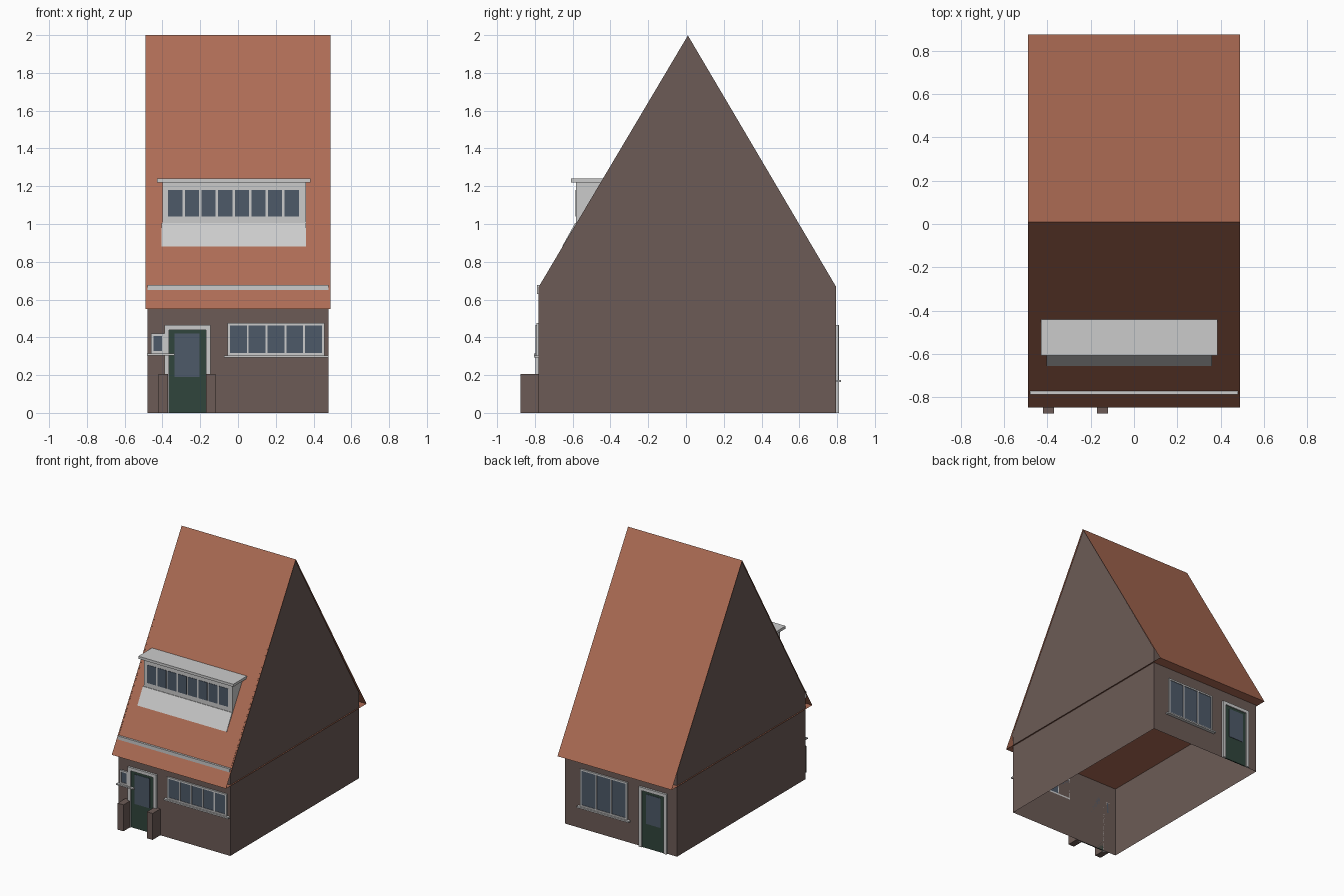
import bpy

if "Cube" in bpy.data.objects:
    bpy.data.objects.remove(bpy.data.objects["Cube"])

W = 0.48                       # half width of the walls
YF, YB, YR = -0.78, 0.795, 0.01  # front wall, back wall, ridge
EAVE, KNEE, TOP = 0.55, 0.675, 2.0


def material(name, rgb):
    m = bpy.data.materials.new(name)
    m.diffuse_color = (*rgb, 1)
    m.use_nodes = True
    m.node_tree.nodes["Principled BSDF"].inputs["Base Color"].default_value = m.diffuse_color
    return m


BRICK = material("brick", (0.15, 0.105, 0.093))
TILE = material("roof_tile", (0.42, 0.15, 0.09))
GREEN = material("door_paint", (0.03, 0.06, 0.045))
GLASS = material("glass", (0.075, 0.1, 0.14))


def mesh(name, verts, faces, mat=None):
    me = bpy.data.meshes.new(name)
    me.from_pydata(verts, [], faces)
    if mat:
        me.materials.append(mat)
    ob = bpy.data.objects.new(name, me)
    bpy.context.collection.objects.link(ob)
    return ob


def boxes(name, spans, mat=None):
    """One object from several boxes given as (x0, x1, y0, y1, z0, z1)."""
    verts, faces = [], []
    for x0, x1, y0, y1, z0, z1 in spans:
        y0, y1 = sorted((y0, y1))
        n = len(verts)
        verts += [(x, y, z) for z in (z0, z1)
                  for x, y in ((x0, y0), (x1, y0), (x1, y1), (x0, y1))]
        faces += [[n + i for i in f] for f in
                  ((3, 2, 1, 0), (4, 5, 6, 7), (0, 1, 5, 4),
                   (1, 2, 6, 5), (2, 3, 7, 6), (3, 0, 4, 7))]
    return mesh(name, verts, faces, mat)


def window(name, x0, x1, z0, z1, panes, y, s, border=0.012, bar=0.01, depth=0.012):
    """Frame with bars and panes on the wall at y; s is the outward y direction."""
    out = y + s * depth
    step = (x1 - x0 - 2 * border + bar) / panes
    starts = [x0 + border + i * step for i in range(panes)]
    frame = [(x0, x1, y, out, z0, z0 + border), (x0, x1, y, out, z1 - border, z1),
             (x0, x0 + border, y, out, z0 + border, z1 - border),
             (x1 - border, x1, y, out, z0 + border, z1 - border)]
    frame += [(a - bar, a, y, out, z0 + border, z1 - border) for a in starts[1:]]
    boxes(name + "_frame", frame)
    boxes(name + "_panes", [(a, a + step - bar, y, y + s * depth * 0.6,
                             z0 + border, z1 - border) for a in starts], GLASS)


def door(name, x0, x1, y, s):
    """Framed door with a glass light."""
    out = y + s * 0.016
    boxes(name + "_frame", [(x0, x0 + 0.025, y, out, 0, 0.465),
                            (x1 - 0.025, x1, y, out, 0, 0.465),
                            (x0 + 0.025, x1 - 0.025, y, out, 0.44, 0.465)])
    boxes(name + "_leaf", [(x0 + 0.025, x1 - 0.025, y, y + s * 0.008, 0, 0.44)], GREEN)
    boxes(name + "_light", [(x0 + 0.055, x1 - 0.06, y, y + s * 0.011, 0.19, 0.42)], GLASS)


# Walls: open bottom, hollow, with gables on both ends
ring = [(-W, YF), (W, YF), (W, YB), (-W, YB)]
mesh("walls", [(x, y, z) for z in (0, KNEE - 0.008) for x, y in ring],
     [(i, (i + 1) % 4, (i + 1) % 4 + 4, i + 4) for i in range(4)], BRICK)
for name, x in (("left_gable", -W), ("right_gable", W)):
    f = (0, 1, 2) if x > 0 else (2, 1, 0)
    mesh(name, [(x, YF, KNEE - 0.008), (x, YB, KNEE - 0.008), (x, YR, TOP - 0.002)], [f], BRICK)

# Roof: two thin slopes and the ceiling plane, ends left open
R = 0.49
prof = [(-0.847, EAVE), (0.875, EAVE), (YR, TOP)]
mesh("roof", [(x, y, z) for x in (-R, R) for y, z in prof],
     [(0, 1, 4, 3), (1, 2, 5, 4), (2, 0, 3, 5)], TILE)
boxes("gutter", [(-W, W, -0.788, -0.772, 0.63, 0.677)])

# Dormer: wedge-shaped body, flat roof, windows and sloping apron
DX0, DX1, DY = -0.4, 0.36, -0.583
side = [(DY, 0.99), (DY, 1.22), (-0.445, 1.22)]
mesh("dormer_body", [(x, y, z) for x in (DX0, DX1) for y, z in side],
     [(0, 3, 4, 1), (1, 4, 5, 2), (0, 1, 2), (5, 4, 3), (2, 5, 3, 0)])
boxes("dormer_roof", [(-0.43, 0.385, -0.608, -0.44, 1.22, 1.24)])
boxes("dormer_panes", [(-0.37 + i * 0.0882, -0.295 + i * 0.0882, DY, DY - 0.003, 1.04, 1.18)
                       for i in range(8)], GLASS)
apron = [(-0.655, 0.882), (-0.587, 1.005), (-0.575, 1.005), (-0.645, 0.88)]
mesh("dormer_apron", [(x, y, z) for x in (DX0 - 0.005, DX1) for y, z in apron],
     [(0, 4, 5, 1), (1, 5, 6, 2), (2, 6, 7, 3), (3, 7, 4, 0), (0, 1, 2, 3), (7, 6, 5, 4)])

# Front: door, two windows with sills, brick piers
door("front_door", -0.39, -0.145, YF, -1)
window("front_small_window", -0.46, -0.39, 0.315, 0.42, 1, YF, -1)
window("front_large_window", -0.055, 0.457, 0.305, 0.475, 5, YF, -1)
boxes("front_sills", [(-0.482, -0.335, YF, -0.805, 0.304, 0.314),
                      (-0.075, 0.478, YF, -0.805, 0.294, 0.305)])
boxes("door_piers", [(x, x + 0.05, -0.875, YF, 0, 0.205) for x in (-0.42, -0.17)], BRICK)

# Back: door, window with sill
door("back_door", -0.4, -0.16, YB, 1)
window("back_window", -0.06, 0.345, 0.175, 0.465, 3, YB, 1)
boxes("back_sill", [(-0.08, 0.365, YB, 0.82, 0.164, 0.175)])
